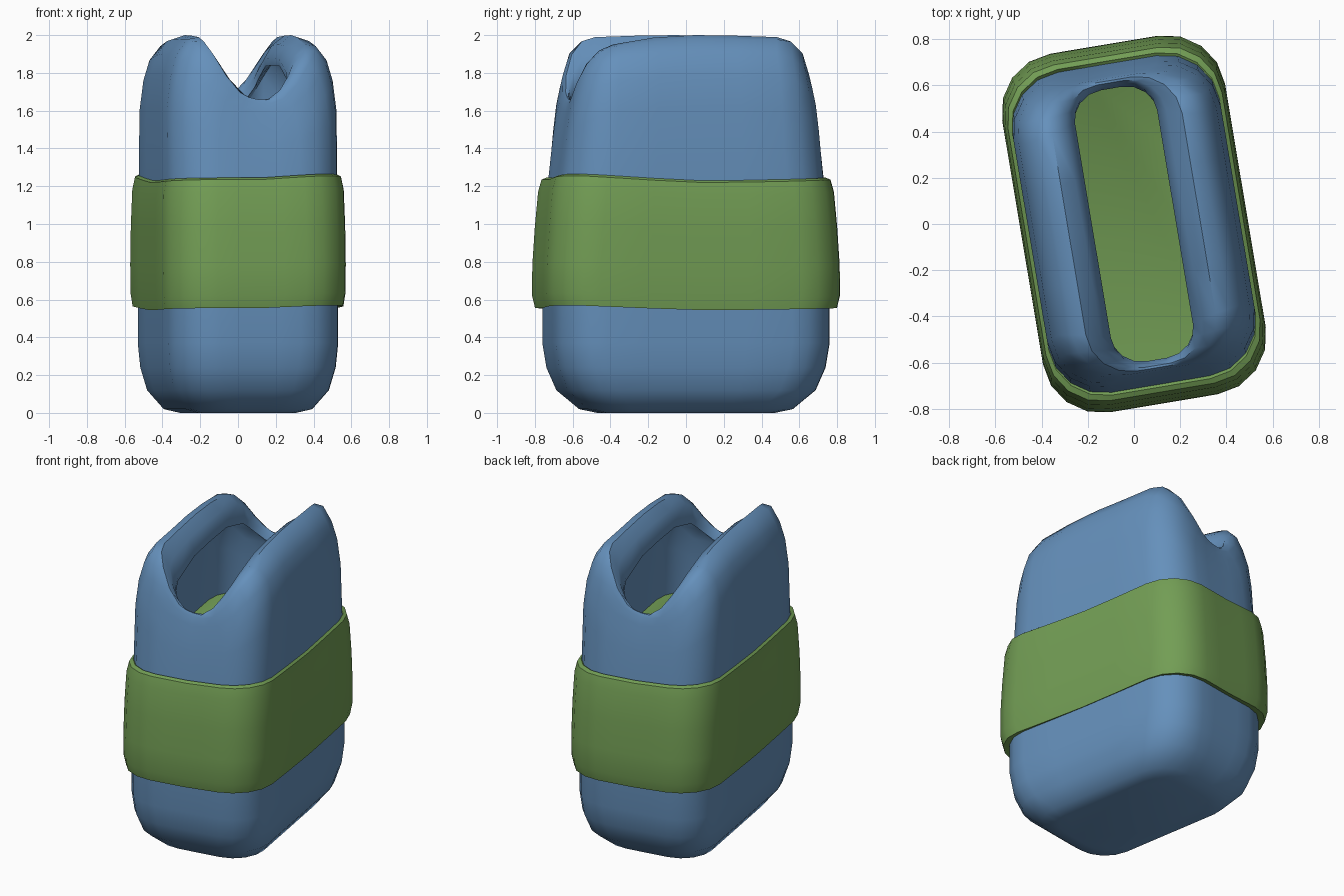
import bpy, bmesh, math

if "Cube" in bpy.data.objects:
    bpy.data.objects.remove(bpy.data.objects["Cube"])

TWIST = math.radians(9.5)   # whole bag is turned slightly about z


def outline(a, b, r):
    """Rounded rectangle, 32 points: four corner arcs plus points along each edge."""
    corners = []
    for k, (sx, sy) in enumerate([(1, 1), (-1, 1), (-1, -1), (1, -1)]):
        cx, cy = sx * (a - r), sy * (b - r)
        corners.append([(cx + r * math.cos(math.pi / 2 * (k + i / 4)),
                         cy + r * math.sin(math.pi / 2 * (k + i / 4))) for i in range(5)])
    pts = []
    for k in range(4):
        pts += corners[k]
        p, q = corners[k][-1], corners[(k + 1) % 4][0]
        pts += [(p[0] + (q[0] - p[0]) * t, p[1] + (q[1] - p[1]) * t) for t in (.25, .5, .75)]
    return pts


def loft(name, rings, height, color, cap_start=True, cap_end=True, angle=50):
    """Skin a stack of rounded rectangles; height(x/a, y/b, ring) gives the z of a point."""
    bm = bmesh.new()
    loops = []
    for ring in rings:
        a, b, r = ring[:3]
        loops.append([bm.verts.new((x * math.cos(TWIST) - y * math.sin(TWIST),
                                    x * math.sin(TWIST) + y * math.cos(TWIST),
                                    height(x / a, y / b, ring)))
                      for x, y in outline(a, b, r)])
    for lo, hi in zip(loops, loops[1:]):
        n = len(lo)
        for i in range(n):
            j = (i + 1) % n
            bm.faces.new((lo[i], lo[j], hi[j], hi[i]))
    if cap_start:
        bm.faces.new(loops[0][::-1])
    if cap_end:
        bm.faces.new(loops[-1])
    bmesh.ops.recalc_face_normals(bm, faces=bm.faces)
    me = bpy.data.meshes.new(name)
    bm.to_mesh(me)
    bm.free()
    ob = bpy.data.objects.new(name, me)
    bpy.context.collection.objects.link(ob)
    mat = bpy.data.materials.new(name + "_color")
    mat.diffuse_color = color
    mat.use_nodes = True
    mat.node_tree.nodes["Principled BSDF"].inputs["Base Color"].default_value = mat.diffuse_color
    me.materials.append(mat)
    bpy.ops.object.select_all(action='DESELECT')
    ob.select_set(True)
    bpy.context.view_layer.objects.active = ob
    bpy.ops.object.shade_smooth_by_angle(angle=math.radians(angle))
    return ob


# Bag shell: half width, half length, corner radius, side z, end z, corner lift, diagonal skew
shell = [
    (.26, .46, .16, 0, 0, 0, 0),
    (.34, .55, .20, .02, .02, 0, 0),
    (.415, .665, .23, .12, .12, 0, 0),
    (.445, .715, .24, .24, .24, 0, 0),
    (.455, .735, .24, .37, .37, 0, 0),
    (.455, .735, .24, .80, .80, 0, 0),
    (.455, .705, .24, 1.22, 1.22, 0, 0),
    (.455, .68, .24, 1.62, 1.42, .6, .01),
    (.435, .665, .23, 1.79, 1.52, .7, .02),
    (.405, .65, .23, 1.90, 1.59, .8, .03),
    (.345, .64, .21, 1.98, 1.64, .9, .04),
    (.285, .63, .19, 2.0, 1.66, .8, .04),
    (.22, .62, .16, 1.95, 1.66, .5, .02),
    (.18, .61, .14, 1.88, 1.64, .1, 0),
    (.185, .595, .14, 1.84, 1.60, .1, 0),     # turns inward under the lip
    (.28, .60, .18, 1.91, 1.56, .7, 0),
    (.365, .61, .21, 1.80, 1.50, .6, 0),
    (.40, .63, .22, 1.60, 1.40, .5, 0),
    (.405, .65, .22, 1.20, 1.20, 0, 0),
]


def shell_height(u, v, ring):
    side, end, lift, skew = ring[3:]
    drop = v ** 4 * (1 - lift * min(1, u * u))
    return side + (end - side) * drop + skew * u * v * abs(v) - abs(skew * u * v) * .5


loft("bag_shell", shell, shell_height, (.13, .28, .50, 1), cap_end=False)

# Band: a solid slab whose flat top is also the floor of the bag's opening
band = [
    (.42, .68, .22, .58, 0),
    (.455, .74, .24, .565, .5),
    (.478, .772, .25, .555, 1),
    (.486, .787, .25, .62, 1),
    (.489, .785, .25, .78, .6),
    (.488, .772, .25, .98, .6),
    (.483, .755, .25, 1.17, 1),
    (.470, .737, .24, 1.235, 1),
    (.455, .715, .24, 1.245, 1),
    (.43, .68, .22, 1.22, 0),
]


def band_height(u, v, ring):
    z, wave = ring[3:]
    bump = .03 * max(0, -u * v) - .015 * (1 - v * v)   # gentle sag along the sides
    return z + wave * bump * (1 if z > .9 else .7)


loft("wrap_band", band, band_height, (.17, .34, .09, 1), angle=40)
